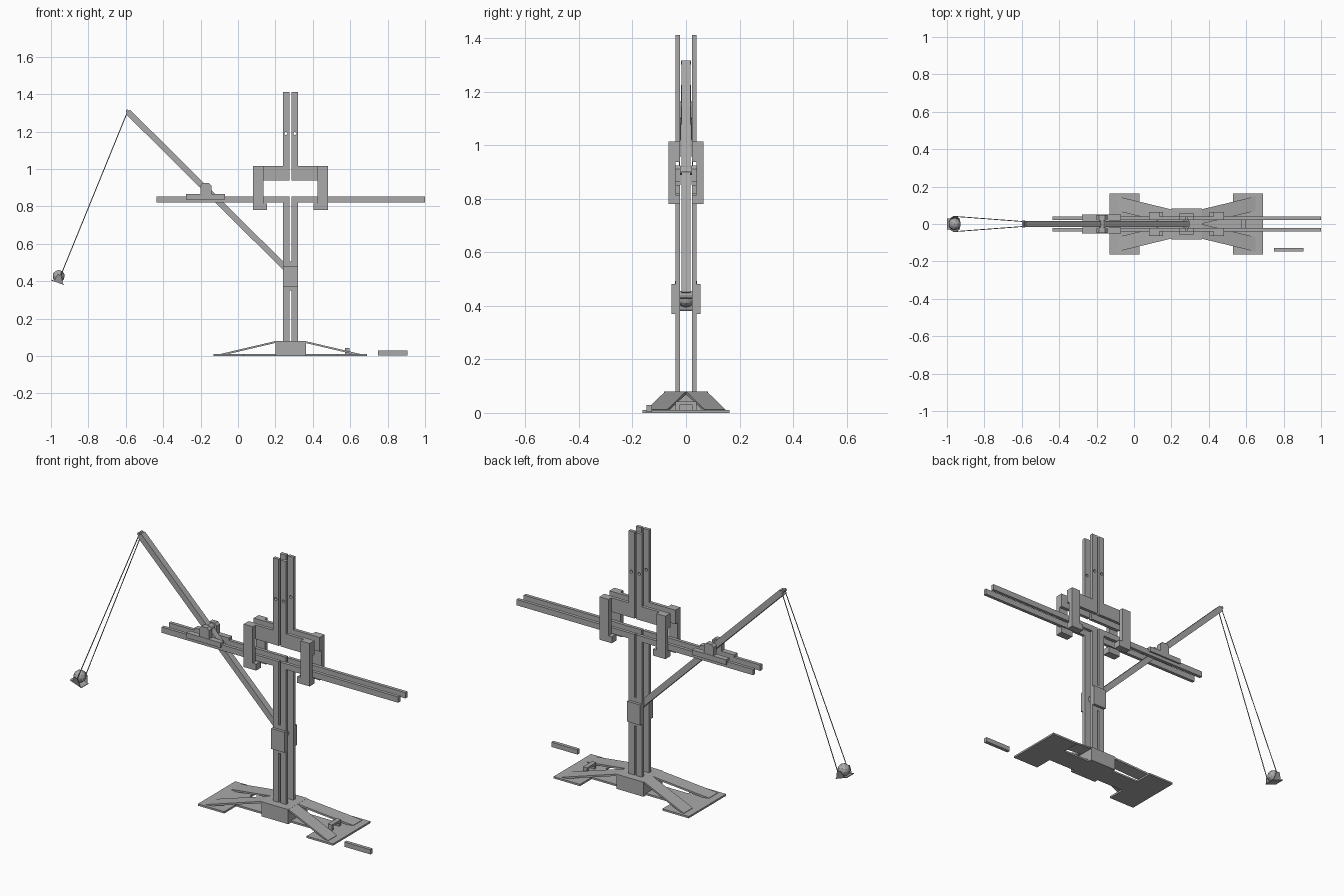
import bpy, bmesh
from math import atan2, pi
from mathutils import Vector, Matrix

if "Cube" in bpy.data.objects:
    bpy.data.objects.remove(bpy.data.objects["Cube"], do_unlink=True)

grey = bpy.data.materials.new("plain_grey")
grey.use_nodes = True
colour = (0.4, 0.4, 0.4, 1)
grey.diffuse_color = colour
grey.node_tree.nodes["Principled BSDF"].inputs["Base Color"].default_value = colour

CX = 0.28          # mast centre
SIDES = (-1, 1)


def finish(name, bm):
    bmesh.ops.recalc_face_normals(bm, faces=bm.faces)
    mesh = bpy.data.meshes.new(name)
    bm.to_mesh(mesh)
    bm.free()
    mesh.materials.append(grey)
    ob = bpy.data.objects.new(name, mesh)
    bpy.context.collection.objects.link(ob)
    return ob


def box(name, x, y, z):
    """Box from three (low, high) ranges."""
    bm = bmesh.new()
    centre = Vector([(a + b) / 2 for a, b in (x, y, z)])
    size = [abs(b - a) for a, b in (x, y, z)]
    bmesh.ops.create_cube(bm, size=1, matrix=Matrix.Translation(centre) @ Matrix.Diagonal((*size, 1)))
    return finish(name, bm)


def prism(name, points, offset):
    """Extrude a planar outline along an offset vector."""
    bm = bmesh.new()
    face = bm.faces.new([bm.verts.new(p) for p in points])
    new = bmesh.ops.extrude_face_region(bm, geom=[face])["geom"]
    bmesh.ops.translate(bm, vec=offset, verts=[v for v in new if isinstance(v, bmesh.types.BMVert)])
    return finish(name, bm)


def rod(name, a, b, radius, sides=8):
    a, b = Vector(a), Vector(b)
    bm = bmesh.new()
    turn = (b - a).to_track_quat('Z', 'Y').to_matrix().to_4x4()
    bmesh.ops.create_cone(bm, cap_ends=True, segments=sides, radius1=radius, radius2=radius,
                          depth=(b - a).length, matrix=Matrix.Translation((a + b) / 2) @ turn)
    return finish(name, bm)


def cut(ob, cutter):
    mod = ob.modifiers.new("hole", 'BOOLEAN')
    mod.operation = 'DIFFERENCE'
    mod.solver = 'EXACT'
    mod.object = cutter
    cutter.hide_render = True
    cutter.hide_viewport = True
    cutter.display_type = 'WIRE'


# Mast: mirrored quarters of posts, arms, clamps and rails
for sx in SIDES:
    def xs(a, b):
        return tuple(sorted((CX + sx * a, CX + sx * b)))

    hole = rod("hole_cutter", (CX + sx * 0.024, -0.1, 1.19), (CX + sx * 0.024, 0.1, 1.19), 0.008, 12)
    for sy in SIDES:
        def ys(a, b):
            return tuple(sorted((sy * a, sy * b)))

        def outline(points):
            return [(CX + sx * u, sy * 0.022, z) for u, z in points]

        thick = (0, sy * 0.018, 0)
        far = 0.72 if sx > 0 else 0.715
        prism("lower_post_and_rail", outline([(0.005, 0.06), (0.04, 0.06), (0.04, 0.82), (far, 0.82),
                                              (far, 0.852), (0.005, 0.852)]), thick)
        upper = prism("upper_post_and_arm", outline([(0.005, 0.938), (0.2, 0.938), (0.2, 1.015),
                                                     (0.04, 1.015), (0.04, 1.412), (0.005, 1.412)]), thick)
        cut(upper, hole)
        box("clamp_bar", xs(0.145, 0.2), ys(0.04, 0.065), (0.78, 1.015))
        box("clamp_foot", xs(0.125, 0.2), ys(0.022, 0.065), (0.78, 0.815))

# Pivot at the foot of the boom
for sy in SIDES:
    box("pivot_plate", (0.24, 0.32), sorted((sy * 0.04, sy * 0.055)), (0.37, 0.482))
    prism("pivot_wedge", [(CX - 0.005, sy * 0.022, z) for z in (0.35, 0.505)]
          + [(CX + 0.005, sy * 0.022, z) for z in (0.505, 0.35)], (0, sy * 0.018, 0))
rod("pivot_axle", (CX, -0.045, 0.44), (CX, 0.045, 0.44), 0.015, 12)

# Boom with a notched tip
foot, tip = Vector((0.285, 0, 0.44)), Vector((-0.588, 0, 1.305))
along = (tip - foot).normalized()
across = Vector((along.z, 0, -along.x)) * 0.016
prism("boom", [p + Vector((0, -0.017, 0)) for p in
               (foot - across, foot + across, tip + across, tip - across)], (0, 0.034, 0))
rod("boom_tip_pin", tip + Vector((-0.004, -0.018, 0.005)), tip + Vector((-0.004, 0.018, 0.005)), 0.008)

# Sliding carriage on the rails
for sy in SIDES:
    box("carriage_runner", (-0.278, -0.07), sorted((sy * 0.02, sy * 0.05)), (0.852, 0.866))
    box("carriage_skirt", (-0.278, -0.07), sorted((sy * 0.041, sy * 0.05)), (0.838, 0.866))
    prism("carriage_cheek", [(x, sy * 0.02, z) for x, z in
                             ((-0.2, 0.866), (-0.143, 0.866), (-0.143, 0.912), (-0.155, 0.925),
                              (-0.188, 0.925), (-0.2, 0.912))], (0, sy * 0.028, 0))
rod("carriage_roller", (-0.172, -0.03, 0.905), (-0.172, 0.03, 0.905), 0.016, 12)

# Sling: two cords, a pouch and a faceted stone
for sy in SIDES:
    rod("sling_cord", (-0.59, sy * 0.013, 1.308), (-0.95, sy * 0.04, 0.425), 0.0025, 6)
bm = bmesh.new()
bmesh.ops.create_icosphere(bm, subdivisions=2, radius=0.033, matrix=Matrix.Translation((-0.959, 0, 0.427)))
finish("stone", bm)
prism("sling_pouch", [(-1.0, -0.03, 0.405), (-0.93, -0.03, 0.38), (-0.93, 0.03, 0.38), (-1.0, 0.03, 0.405)],
      (0.001, 0, 0.004))
for sy in SIDES:
    prism("pouch_flap", [(-0.985, sy * 0.03, 0.4), (-0.935, sy * 0.03, 0.383), (-0.945, sy * 0.043, 0.43),
                         (-0.965, sy * 0.043, 0.437)], (0, -sy * 0.003, 0))

# Base: hub, end plates, spine and sloping braces
for sx in SIDES:
    box("end_plate", sorted((CX + sx * 0.25, CX + sx * 0.41)), (-0.162, 0.162), (0, 0.01))
    for sy in SIDES:
        prism("brace", [(CX + sx * u, sy * v, z) for u, v, z in
                        ((0.08, 0.078, 0.08), (0.37, 0.148, 0.012), (0.37, 0.07, 0.012), (0.08, 0.0, 0.08))],
              (0, 0, -0.01))
box("base_spine", (0.0, 0.56), (-0.06, 0.06), (0, 0.01))
box("base_hub", (0.2, 0.363), (-0.083, 0.083), (0, 0.08))

# Trigger bracket and loose bar
for sy in SIDES:
    box("bracket_leg", (0.573, 0.597), sorted((sy * 0.024, sy * 0.04)), (0.01, 0.035))
box("bracket_bridge", (0.573, 0.597), (-0.04, 0.04), (0.03, 0.042))
box("loose_bar", (0.748, 0.907), (-0.147, -0.128), (0.004, 0.03))
